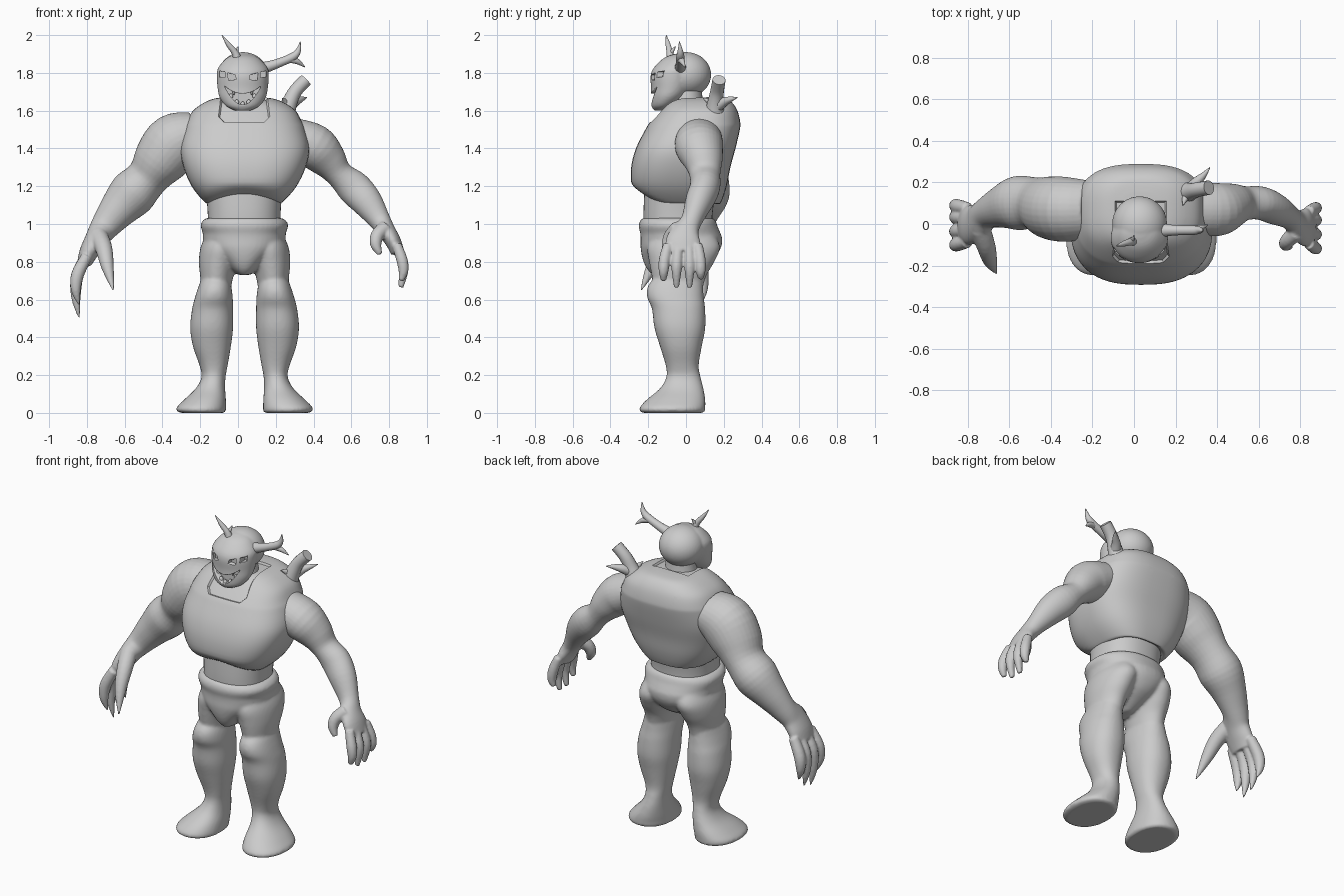
import bpy, bmesh, math
from mathutils import Vector

CX = 0.03  # body mid-plane
grey = bpy.data.materials.new("stone grey")
grey.diffuse_color = (0.6, 0.6, 0.6, 1)


def spline(rows, n):
    """Catmull-Rom resampling of rows of numbers."""
    out = []
    for i in range(len(rows) - 1):
        p = [rows[max(i - 1, 0)], rows[i], rows[i + 1], rows[min(i + 2, len(rows) - 1)]]
        for k in range(n):
            t = k / n
            out.append([0.5 * (2 * b + (c - a) * t + (2 * a - 5 * b + 4 * c - d) * t * t
                               + (3 * b - a - 3 * c + d) * t ** 3) for a, b, c, d in zip(*p)])
    return out + [list(rows[-1])]


def skin(bm, rings):
    """Bridge closed point rings and cap both ends."""
    vs = [[bm.verts.new(p) for p in r] for r in rings]
    n = len(vs[0])
    for a, b in zip(vs, vs[1:]):
        for i in range(n):
            bm.faces.new((a[i], a[(i + 1) % n], b[(i + 1) % n], b[i]))
    bm.faces.new(vs[0])
    bm.faces.new(vs[-1])


def stack(bm, rows, seg=48, power=2.0, n=4, flip=None):
    """Horizontal rounded sections: z, x0, x1, y0, y1; flip mirrors about an x."""
    rings = []
    for z, x0, x1, y0, y1 in spline(rows, n):
        if flip is not None:
            x0, x1 = 2 * flip - x1, 2 * flip - x0
        ring = []
        for i in range(seg):
            a = 2 * math.pi * i / seg
            c, s = math.cos(a), math.sin(a)
            ring.append(((x0 + x1) / 2 + (x1 - x0) / 2 * math.copysign(abs(c) ** (2 / power), c),
                         (y0 + y1) / 2 + (y1 - y0) / 2 * math.copysign(abs(s) ** (2 / power), s), z))
        rings.append(ring)
    skin(bm, rings)


def tube(bm, rows, seg=16, n=4):
    """Elliptical sections along a path: x, y, z, radius across y, other radius."""
    rows = [r if len(r) == 5 else (*r, r[3]) for r in rows]
    pts = spline(rows, n)
    rings = []
    for i, r in enumerate(pts):
        c = Vector(r[:3])
        t = (Vector(pts[min(i + 1, len(pts) - 1)][:3]) - Vector(pts[max(i - 1, 0)][:3])).normalized()
        u = Vector((0, 1, 0))
        u = (u - t * u.dot(t)).normalized()
        v = t.cross(u)
        rings.append([c + u * max(r[3], .002) * math.cos(a) + v * max(r[4], .002) * math.sin(a)
                      for a in (2 * math.pi * k / seg for k in range(seg))])
    skin(bm, rings)


def finish(name, bm, angle=40, fuse=0, soft=4):
    bmesh.ops.recalc_face_normals(bm, faces=bm.faces)
    me = bpy.data.meshes.new(name)
    bm.to_mesh(me)
    bm.free()
    me.materials.append(grey)
    ob = bpy.data.objects.new(name, me)
    bpy.context.collection.objects.link(ob)
    bpy.ops.object.select_all(action='DESELECT')
    ob.select_set(True)
    bpy.context.view_layer.objects.active = ob
    if fuse:  # blend overlapping volumes into one skin
        m = ob.modifiers.new("fuse", 'REMESH')
        m.mode, m.voxel_size, m.use_smooth_shade = 'VOXEL', fuse, True
        s = ob.modifiers.new("soften", 'SMOOTH')
        s.iterations, s.factor = soft, 0.5
    else:
        bpy.ops.object.shade_smooth_by_angle(angle=math.radians(angle))
    return ob


# Torso shell with a turned-in lower lip and an inset collar
bm = bmesh.new()
stack(bm, [(1.17, -.10, .16, -.16, .10), (1.11, -.15, .21, -.205, .17), (1.125, -.185, .245, -.235, .19),
           (1.2, -.245, .31, -.285, .215), (1.3, -.288, .358, -.29, .235), (1.4, -.305, .378, -.265, .262),
           (1.5, -.285, .355, -.215, .285), (1.54, -.272, .338, -.19, .287), (1.6, -.238, .305, -.14, .272),
           (1.642, -.18, .245, -.10, .245), (1.664, -.125, .185, -.06, .21), (1.672, -.06, .12, -.02, .15)],
      seg=64, power=2.7)
for v in bm.verts:  # arch the front lip
    if v.co.z < 1.22 and v.co.y < 0:
        v.co.z += .05 * max(0, 1 - ((v.co.x - CX) / .2) ** 2) * (1.22 - v.co.z) / .11 * min(1, -v.co.y / .15)
bmesh.ops.recalc_face_normals(bm, faces=bm.faces)
# clean cut lines bounding the collar: point, outward normal
planes = [(Vector(p), Vector(d).normalized()) for p, d in (
    ((-.10, 0, 1.6), (-1, 0, .12)), ((.165, 0, 1.6), (1, 0, .12)), ((0, .11, 1.6), (0, 1, 0)),
    ((0, 0, 1.54), (0, 0, -1)), ((-.075, 0, 1.54), (-1, 0, -1)), ((.14, 0, 1.54), (1, 0, -1)))]
for p, d in planes:
    near = [f for f in bm.faces if f.calc_center_median().z > 1.5]
    geom = near + list({e for f in near for e in f.edges}) + list({v for f in near for v in f.verts})
    bmesh.ops.bisect_plane(bm, geom=geom, plane_co=p, plane_no=d, dist=1e-5)
collar = [f for f in bm.faces if all((f.calc_center_median() - p).dot(d) < 0 for p, d in planes)]
bmesh.ops.inset_region(bm, faces=collar, thickness=.006, depth=-.012, use_even_offset=False)
finish("torso", bm)

# Waist
bm = bmesh.new()
stack(bm, [(.93, -.16, .225, -.22, .14), (1.05, -.16, .225, -.225, .14), (1.18, -.17, .235, -.22, .16)], power=2.3)
finish("waist", bm)

# Hips and legs with swollen knees and broad feet, blended together
thigh = [(.96, -.16, .01, -.17, .14), (.88, -.197, .02, -.205, .18), (.8, -.207, .0, -.195, .15),
         (.72, -.2, -.025, -.18, .105), (.62, -.19, -.045, -.16, .08)]
shin = [(.72, -.17, -.07, -.14, .05), (.70, -.196, -.045, -.18, .085), (.66, -.212, -.034, -.205, .09),
        (.61, -.228, -.028, -.205, .094), (.55, -.243, -.026, -.18, .101), (.45, -.253, -.026, -.167, .102),
        (.35, -.238, -.038, -.137, .083), (.25, -.203, -.055, -.107, .067), (.19, -.193, -.066, -.104, .077),
        (.13, -.223, -.068, -.137, .092), (.07, -.285, -.064, -.208, .102), (.03, -.324, -.063, -.244, .102),
        (.008, -.322, -.064, -.244, .099), (0, -.30, -.075, -.225, .085)]
bm = bmesh.new()
stack(bm, [(.73, .003, .063, -.175, .0), (.76, -.04, .105, -.205, .06), (.81, -.095, .16, -.228, .14),
           (.87, -.165, .23, -.24, .183), (.92, -.185, .252, -.24, .192), (.95, -.186, .253, -.242, .183),
           (.985, -.197, .265, -.25, .168), (1.01, -.193, .26, -.246, .16), (1.03, -.17, .235, -.23, .145),
           (1.032, -.13, .195, -.19, .11)], power=2.2)
for flip in (None, .035):
    stack(bm, thigh, flip=flip)
    stack(bm, shin, power=2.2, flip=flip)
finish("hips_and_legs", bm, fuse=.009, soft=6)

# Large clawed arm
bm = bmesh.new()
tube(bm, [(-.22, .07, 1.47, .14, .125), (-.33, .07, 1.43, .156, .158), (-.41, .08, 1.34, .15, .145),
          (-.48, .1, 1.245, .125, .112), (-.56, .1, 1.16, .13, .125), (-.64, .08, 1.07, .1, .1),
          (-.71, .05, .98, .075, .075), (-.75, .01, .92, .085, .06), (-.79, -.005, .85, .095, .05),
          (-.815, -.005, .79, .085, .038)], seg=32)
for y, tip in ((-.085, .57), (-.03, .5), (.028, .52), (.075, .58)):
    tube(bm, [(-.80, y, .83, .03), (-.85, y * 1.15, .73, .034), (-.858, y * 1.2, .5 * tip + .36, .025),
              (-.84, y * 1.1, tip, .004)])
tube(bm, [(-.74, -.02, .94, .05), (-.71, -.11, .87, .045), (-.69, -.18, .77, .033), (-.66, -.24, .645, .004)])
finish("large_clawed_arm", bm, fuse=.007, soft=3)

# Smaller arm
bm = bmesh.new()
tube(bm, [(.28, .07, 1.46, .12, .105), (.40, .07, 1.41, .128, .12), (.475, .09, 1.34, .106, .1),
          (.535, .1, 1.265, .082, .073), (.61, .1, 1.195, .08, .09), (.68, .07, 1.12, .074, .083),
          (.75, .03, 1.02, .056, .058), (.785, 0, .965, .07, .048), (.82, -.015, .91, .092, .042),
          (.845, -.015, .85, .085, .036)], seg=32)
for y, tip in ((-.095, .7), (-.04, .665), (.015, .665), (.062, .71)):
    tube(bm, [(.84, y, .89, .026), (.868, y * 1.2, .81, .03), (.876, y * 1.25, .75, .026), (.862, y * 1.25, tip, .014)])
tube(bm, [(.78, -.04, .98, .04), (.738, -.08, .94, .036), (.73, -.1, .89, .03), (.752, -.11, .84, .014)])
finish("small_arm", bm, fuse=.007, soft=3)

# Neck
bm = bmesh.new()
stack(bm, [(1.58, -.09, .15, -.11, .11), (1.65, -.065, .125, -.08, .09), (1.75, -.055, .115, -.06, .08)])
finish("neck", bm)

# Head: round skull blended with a jutting face
bm = bmesh.new()
bmesh.ops.create_uvsphere(bm, u_segments=40, v_segments=24, radius=1)
for v in bm.verts:
    v.co = (.027 + .132 * v.co.x, .0 + .133 * v.co.y, 1.79 + .12 * v.co.z)
stack(bm, [(1.6, -.015, .065, -.167, -.10), (1.625, -.064, .114, -.183, -.06), (1.67, -.097, .147, -.186, -.005),
           (1.72, -.108, .158, -.185, .03), (1.78, -.112, .163, -.188, .05), (1.82, -.108, .159, -.175, .055),
           (1.86, -.08, .13, -.14, .045), (1.885, -.05, .10, -.105, .03), (1.9, -.01, .06, -.06, .0)])
head = finish("head", bm, fuse=.007, soft=3)


def carve(name, outline, y1):
    """Cut an x/z outline into the face down to depth y1."""
    bm = bmesh.new()
    skin(bm, [[(x, y, z) for x, z in outline] for y in (-.3, y1)])
    ob = finish(name, bm)
    ob.hide_render = True
    ob.hide_viewport = True
    m = head.modifiers.new(name, 'BOOLEAN')
    m.operation, m.object, m.solver = 'DIFFERENCE', ob, 'EXACT'


# Grinning mouth, eye holes and temple slots
FX = .025
steps = [-1 + i / 6 for i in range(13)]
grin = ([(FX + .095 * t, 1.69 + .04 * t * t) for t in steps]
        + [(FX + .09 * t, 1.632 + .085 * t * t) for t in reversed(steps)])
carve("mouth_cutter", grin, -.135)
for s in (-1, 1):
    carve("eye_cutter", [(FX + s * x, z) for x, z in ((.035, 1.765), (.075, 1.76), (.08, 1.8), (.04, 1.79))], -.15)
    carve("temple_cutter", [(FX + s * x, z) for x, z in ((.095, 1.775), (.122, 1.78), (.122, 1.81), (.095, 1.805))], -.1)

# Stubby teeth along the lower jaw, two upper fangs
bm = bmesh.new()
for t in (-.7, -.35, 0, .35, .7):
    x, y, z = FX + .09 * t, -.162 + .04 * t * t, 1.628 + .085 * t * t
    tube(bm, [(x, y, z, .013), (x, y, z + .012, .011), (x, y, z + .02, .003)], seg=10, n=2)
for t in (-.5, .5):
    x, y, z = FX + .095 * t, -.155, 1.702
    tube(bm, [(x, y, z, .01), (x, y, z - .018, .003)], seg=10, n=2)
finish("teeth", bm)

# Head horns: a single spike and a forked branch
bm = bmesh.new()
tube(bm, [(.0, -.08, 1.86, .026), (-.015, -.085, 1.905, .018), (-.05, -.095, 1.95, .013), (-.085, -.105, 2.0, .002)])
tube(bm, [(-.015, -.085, 1.89, .015), (-.005, -.07, 1.92, .009), (.0, -.055, 1.94, .002)], seg=10)
finish("spike_horn", bm)
bm = bmesh.new()
tube(bm, [(.11, -.03, 1.82, .036), (.165, -.03, 1.835, .028), (.23, -.03, 1.858, .023), (.29, -.03, 1.885, .022),
          (.318, -.03, 1.915, .015), (.33, -.035, 1.965, .002)])
tube(bm, [(.27, -.03, 1.872, .019), (.315, -.02, 1.86, .015), (.355, -.005, 1.83, .002)], seg=10)
finish("forked_horn", bm)

# Broken branch on the shoulder, with side spikes
bm = bmesh.new()
tube(bm, [(.24, .15, 1.56, .06), (.272, .155, 1.64, .042), (.305, .165, 1.705, .036), (.36, .175, 1.763, .035)])
tube(bm, [(.27, .16, 1.62, .034), (.3, .2, 1.645, .026), (.335, .235, 1.66, .015), (.365, .272, 1.67, .002)], seg=12)
tube(bm, [(.26, .15, 1.62, .028), (.245, .12, 1.65, .015), (.235, .09, 1.665, .002)], seg=10)
finish("shoulder_branch", bm)
